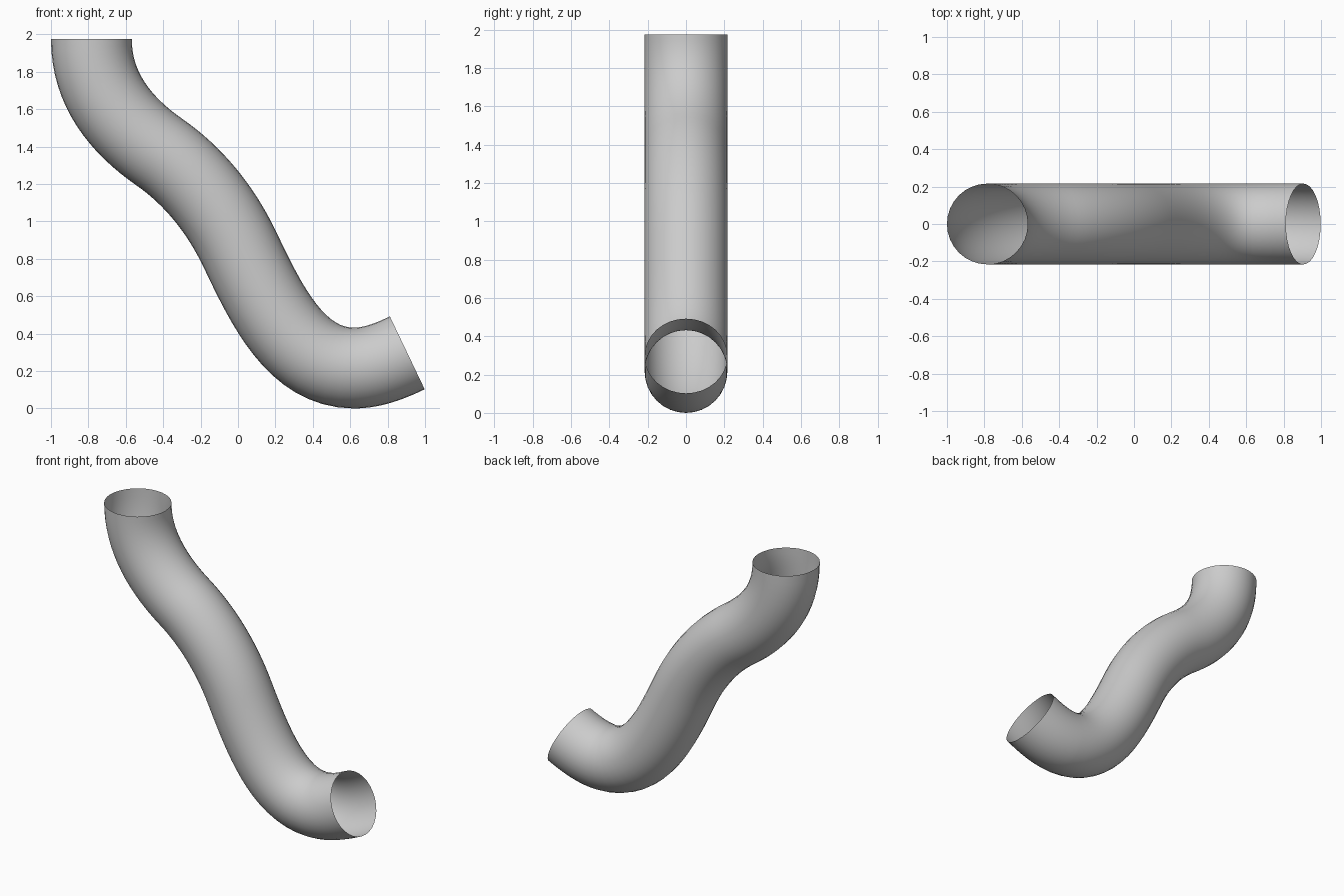
import bpy
from mathutils import Vector

cube = bpy.data.objects.get("Cube")
if cube:
    bpy.data.objects.remove(cube, do_unlink=True)

RADIUS = 0.216

# Grey finish
grey = bpy.data.materials.new("light_grey")
grey.use_nodes = True
colour = (0.6, 0.6, 0.6, 1)
grey.diffuse_color = colour
grey.node_tree.nodes["Principled BSDF"].inputs["Base Color"].default_value = colour

# Centre line: position (x, z), direction (x, z), handle lengths before and after
path = [
    ((-0.784, 1.975), (0, -1), 0.2, 0.27),
    ((-0.42, 1.37), (0.82, -0.57), 0.25, 0.22),
    ((0.01, 0.85), (0.43, -0.9), 0.24, 0.33),
    ((0.62, 0.216), (1, 0), 0.31, 0.1),
    ((0.905, 0.297), (0.9, 0.43), 0.1, 0.1),
]
curve = bpy.data.curves.new("bent_pipe", "CURVE")
curve.dimensions = "3D"
curve.resolution_u = 16
curve.bevel_depth = RADIUS
curve.bevel_resolution = 14
curve.use_fill_caps = False
spline = curve.splines.new("BEZIER")
spline.bezier_points.add(len(path) - 1)
for point, ((x, z), (dx, dz), before, after) in zip(spline.bezier_points, path):
    centre = Vector((x, 0, z))
    heading = Vector((dx, 0, dz)).normalized()
    point.handle_left_type = point.handle_right_type = "FREE"
    point.co = centre
    point.handle_left = centre - heading * before
    point.handle_right = centre + heading * after

# Open-ended pipe swept along the centre line
pipe = bpy.data.objects.new("bent_pipe", curve)
bpy.context.collection.objects.link(pipe)
curve.materials.append(grey)
bpy.ops.object.select_all(action="DESELECT")
pipe.select_set(True)
bpy.context.view_layer.objects.active = pipe
bpy.ops.object.convert(target="MESH")
bpy.ops.object.shade_smooth()
